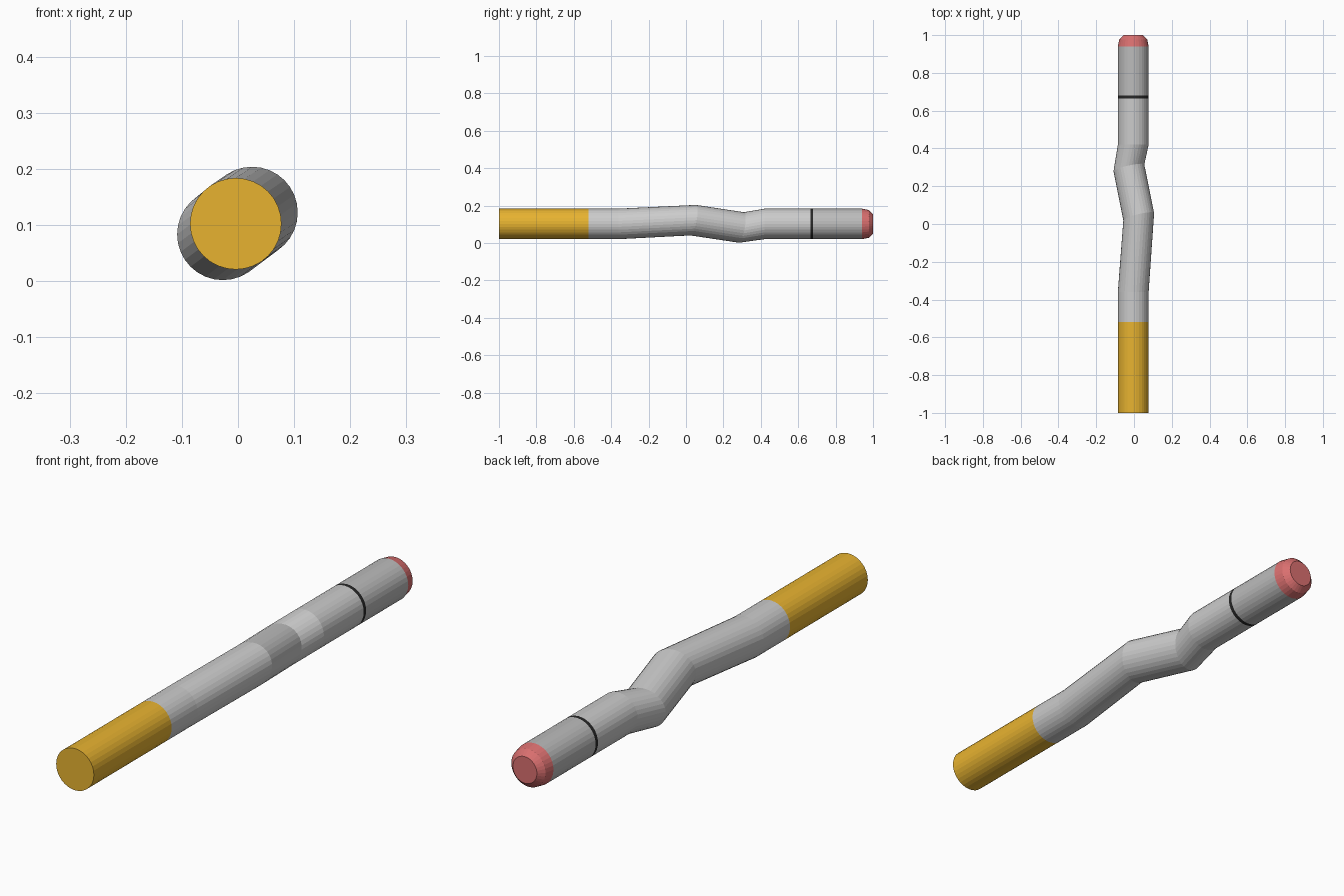
import bpy, bmesh, math

if "Cube" in bpy.data.objects:
    bpy.data.objects.remove(bpy.data.objects["Cube"])

SIDES = 32
R = 0.0815
CX, CZ = -0.004, 0.102  # axis of the straight ends


def material(name, rgb):
    m = bpy.data.materials.new(name)
    m.diffuse_color = (*rgb, 1)
    m.use_nodes = True
    m.node_tree.nodes["Principled BSDF"].inputs["Base Color"].default_value = m.diffuse_color
    return m


def tube(name, rings, mat, cap_start=False, cap_end=False):
    """Loft rings of (y, radius, centre x, centre z, tilt x, tilt z)."""
    bm = bmesh.new()
    loops = []
    for y, r, cx, cz, tx, tz in rings:
        loop = []
        for i in range(SIDES):
            a = 2 * math.pi * i / SIDES
            dx, dz = r * math.cos(a), r * math.sin(a)
            loop.append(bm.verts.new((cx + dx, y + tx * dx + tz * dz, cz + dz)))
        loops.append(loop)
    for a, b in zip(loops, loops[1:]):
        for i in range(SIDES):
            j = (i + 1) % SIDES
            bm.faces.new((a[i], a[j], b[j], b[i]))
    if cap_start:
        bm.faces.new(loops[0])
    if cap_end:
        bm.faces.new(loops[-1])
    bmesh.ops.recalc_face_normals(bm, faces=bm.faces)
    # open sleeves: make sure the sides face outwards
    f = next(f for f in bm.faces if len(f.verts) == 4)
    c = f.calc_center_median()
    if f.normal.x * (c.x - CX) + f.normal.z * (c.z - CZ) < 0:
        bmesh.ops.reverse_faces(bm, faces=bm.faces)
    me = bpy.data.meshes.new(name)
    bm.to_mesh(me)
    bm.free()
    me.materials.append(mat)
    ob = bpy.data.objects.new(name, me)
    bpy.context.collection.objects.link(ob)
    return ob


def straight(y, r=R):
    return (y, r, CX, CZ, 0, 0)


orange = material("filter_orange", (0.8, 0.45, 0.03))
white = material("paper", (0.8, 0.8, 0.8))
black = material("band_black", (0.02, 0.02, 0.02))
ash = material("ash_grey", (0.5, 0.5, 0.5))
red = material("ember_red", (0.7, 0.16, 0.16))

# filter
tube("filter", [straight(-1), straight(-0.52)], orange, cap_start=True)

# crumpled paper body, its middle section knocked askew
tube("paper_body", [
    straight(-0.52), straight(-0.36),
    (0.038, R, 0.025, 0.122, 0.24, 0.18),
    (0.297, R, -0.027, 0.083, 0.22, 0.16),
    straight(0.42), straight(0.665)], white)

# thin band, ash and glowing tip
tube("band", [straight(0.665), straight(0.68)], black)
tube("ash", [straight(0.68), straight(0.94)], ash)
tube("ember_tip", [straight(0.94), straight(0.978, 0.074), straight(1.0, 0.052)],
     red, cap_end=True)
